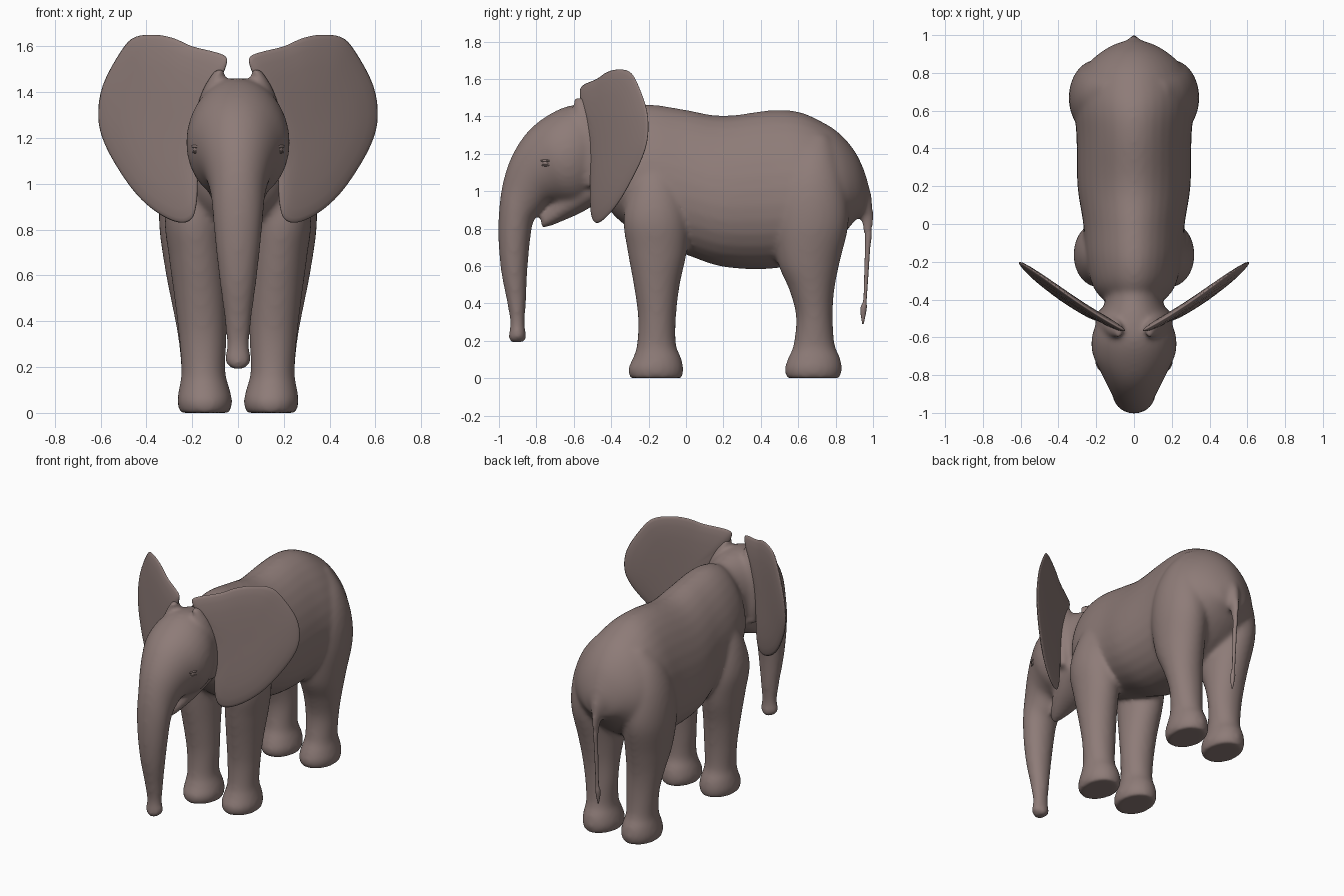
import bpy
import bmesh
from math import cos, sin, pi, radians
from mathutils import Matrix, Vector

default_cube = bpy.data.objects.get("Cube")
if default_cube:
    bpy.data.objects.remove(default_cube, do_unlink=True)

# One warm grey-brown skin colour
SKIN_COLOUR = (0.27, 0.20, 0.187, 1)
skin = bpy.data.materials.new("warm grey skin")
skin.use_nodes = True
skin.diffuse_color = SKIN_COLOUR
shader = skin.node_tree.nodes["Principled BSDF"]
shader.inputs["Base Color"].default_value = SKIN_COLOUR
shader.inputs["Roughness"].default_value = 0.8


def spline(points, steps=5, closed=False):
    """Smooth curve through points of any dimension."""
    pts = [Vector(p) for p in points]
    count = len(pts)
    if closed:
        pick = lambda i: pts[i % count]
    else:
        pick = lambda i: pts[min(max(i, 0), count - 1)]
    result = []
    for i in range(count if closed else count - 1):
        a, b, c, d = (pick(i + k) for k in (-1, 0, 1, 2))
        for step in range(steps):
            t = step / steps
            result.append(b + (c - a) * (t / 2)
                          + (a * 2 - b * 5 + c * 4 - d) * (t * t / 2)
                          + (b * 3 - a - c * 3 + d) * (t ** 3 / 2))
    if not closed:
        result.append(pts[-1])
    return result


def bridge(bm, ring_a, ring_b):
    count = len(ring_a)
    for i in range(count):
        j = (i + 1) % count
        bm.faces.new((ring_a[i], ring_a[j], ring_b[j], ring_b[i]))


def loft(bm, ribs, pear=0.0, sides=32):
    """Closed tube; each rib is (y, z) above, (y, z) below, half width, x."""
    rings = []
    for ya, za, yb, zb, width, x in spline(ribs):
        ring = []
        for i in range(sides):
            a = 2 * pi * i / sides
            up = sin(a)
            ring.append(bm.verts.new((
                x + width * cos(a) * (1 - pear * up),
                (ya + yb) / 2 + up * (ya - yb) / 2,
                (za + zb) / 2 + up * (za - zb) / 2)))
        rings.append(ring)
    for first, second in zip(rings, rings[1:]):
        bridge(bm, first, second)
    bm.faces.new(rings[0])
    bm.faces.new(rings[-1])


def centred(ribs):
    return [(*rib, 0) for rib in ribs]


def upright(bm, levels, side):
    """Each level is z, front y, back y, inner x, outer x."""
    loft(bm, [(front, z, back, z, (outer - inner) / 2, side * (inner + outer) / 2)
              for z, front, back, inner, outer in levels])


def make_object(name, bm):
    bmesh.ops.recalc_face_normals(bm, faces=bm.faces[:])
    for face in bm.faces:
        face.smooth = True
    mesh = bpy.data.meshes.new(name)
    bm.to_mesh(mesh)
    bm.free()
    mesh.materials.append(skin)
    obj = bpy.data.objects.new(name, mesh)
    bpy.context.collection.objects.link(obj)
    return obj


# Torso: chest, back, belly and rump
torso_ribs = [
    (-.40, 1.40, -.43, .93, .14), (-.30, 1.45, -.365, .85, .21),
    (-.18, 1.463, -.20, .73, .25), (0, 1.435, 0, .66, .265),
    (.20, 1.403, .20, .595, .295), (.45, 1.433, .45, .585, .30),
    (.60, 1.425, .62, .62, .31), (.72, 1.375, .76, .70, .30),
    (.82, 1.31, .85, .78, .25), (.905, 1.21, .91, .85, .175),
    (.96, 1.09, .945, .88, .10), (.985, .99, .955, .92, .03),
]

# Root of the tail, swelling out of the rump
tail_root_ribs = [
    (.92, 1.16, .86, 1.05, .05), (.985, 1.01, .90, .92, .045),
    (1.002, .88, .935, .84, .024), (.998, .76, .952, .75, .016),
]

# Neck, skull and trunk in one sweep
head_ribs = [
    (-.20, 1.40, -.20, .85, .15), (-.38, 1.425, -.40, .93, .15),
    (-.50, 1.455, -.50, .95, .19), (-.62, 1.458, -.57, .92, .223),
    (-.74, 1.405, -.63, .92, .22), (-.845, 1.32, -.68, .93, .183),
    (-.925, 1.20, -.73, .93, .148), (-.973, 1.07, -.78, .88, .122),
    (-.998, .92, -.815, .84, .112), (-1.003, .75, -.833, .74, .10),
    (-.99, .58, -.848, .57, .081), (-.96, .42, -.855, .41, .06),
    (-.94, .30, -.862, .29, .05), (-.95, .22, -.853, .222, .056),
    (-.94, .19, -.862, .193, .02),
]

jaw_ribs = [
    (-.45, 1.10, -.45, .95, .15), (-.58, 1.07, -.56, .885, .13),
    (-.67, 1.0, -.66, .84, .095), (-.73, .92, -.72, .815, .06),
    (-.775, .875, -.775, .80, .03),
]

# Fleshy ridge where each ear grows from the skull
ear_root_levels = [
    (1.02, -.53, -.46, .13, .19), (1.15, -.56, -.45, .13, .205),
    (1.30, -.58, -.46, .11, .19), (1.42, -.60, -.49, .07, .15),
    (1.50, -.60, -.53, .055, .10),
]

front_leg_levels = [
    (0, -.30, -.02, .036, .254), (.05, -.31, -.013, .025, .265),
    (.11, -.283, -.026, .038, .257), (.18, -.262, -.053, .055, .247),
    (.33, -.257, -.053, .05, .258), (.50, -.28, -.033, .048, .278),
    (.68, -.313, .005, .05, .302), (.85, -.335, .008, .06, .32),
    (1.02, -.30, -.03, .07, .285), (1.18, -.24, -.10, .08, .21),
]

rear_leg_levels = [
    (0, .538, .822, .036, .254), (.05, .527, .834, .025, .265),
    (.11, .547, .824, .038, .257), (.18, .575, .795, .055, .247),
    (.33, .588, .785, .05, .262), (.47, .553, .793, .047, .288),
    (.62, .49, .822, .04, .317), (.83, .465, .87, .04, .345),
    (1.02, .485, .855, .05, .332), (1.18, .55, .81, .06, .275),
    (1.30, .63, .76, .09, .18),
]

bm = bmesh.new()
loft(bm, centred(torso_ribs), pear=0.18)
loft(bm, centred(tail_root_ribs))
loft(bm, centred(head_ribs))
loft(bm, centred(jaw_ribs))
for side in (-1, 1):
    for levels in (front_leg_levels, rear_leg_levels, ear_root_levels):
        upright(bm, levels, side)
body = make_object("body", bm)

# Fuse the overlapping volumes into one skin and soften the joins
fuse = body.modifiers.new("fuse", "REMESH")
fuse.mode = "VOXEL"
fuse.voxel_size = 0.013
fuse.use_smooth_shade = True
soften = body.modifiers.new("soften", "SMOOTH")
soften.factor = 0.5
soften.iterations = 14

# Tail with a small tuft
tail_ribs = [
    (.98, .92, .95, .90, .012), (.993, .78, .957, .78, .014),
    (.985, .70, .957, .70, .013), (.975, .55, .953, .55, .011),
    (.966, .42, .948, .42, .011), (.966, .37, .932, .37, .016),
    (.95, .29, .942, .29, .004),
]
bm = bmesh.new()
loft(bm, centred(tail_ribs), sides=12)
make_object("tail", bm)

# Ears: fanned, thin-edged flaps sweeping backward
ear_outline = [
    (.05, 1.55), (.09, 1.572), (.20, 1.60), (.28, 1.635), (.36, 1.65),
    (.45, 1.64), (.51, 1.58), (.59, 1.43), (.61, 1.29), (.58, 1.17),
    (.50, 1.03), (.42, .93), (.33, .86), (.25, .83), (.20, .85),
    (.18, .92), (.175, 1.02), (.16, 1.15), (.14, 1.28), (.09, 1.40),
    (.075, 1.46), (.053, 1.51),
]
EAR_CENTRE = Vector((.32, 1.25))


def ear(name, side):
    bm = bmesh.new()
    outline = spline(ear_outline, steps=4, closed=True)

    def ear_vert(point, offset):
        x, z = point
        y = -.588 + .45 * x + .28 * x * x + .14 * x * (z - 1.25) + offset
        return bm.verts.new((side * x, y, z))

    rim = [ear_vert(p, 0) for p in outline]
    for face_side in (-1, 1):
        previous = rim
        for scale in (.985, .95, .85, .65, .4, .2):
            offset = face_side * .026 * (1 - scale ** 5) ** .6
            ring = [ear_vert(EAR_CENTRE.lerp(p, scale), offset) for p in outline]
            bridge(bm, previous, ring)
            previous = ring
        hub = ear_vert(EAR_CENTRE, face_side * .026)
        for i, vert in enumerate(previous):
            bm.faces.new((vert, previous[i - 1], hub))
    make_object(name, bm)


# Eyes: a small ball between two fleshy lids
def eye(name, side):
    bm = bmesh.new()
    turn = Matrix.Rotation(radians(-28 * side), 4, "Z")
    place = Matrix.Translation((side * .182, -.75, 1.15)) @ turn
    for height, size in ((0, (.014, .022, .013)),
                         (.013, (.016, .036, .008)),
                         (-.012, (.013, .028, .006))):
        bmesh.ops.create_uvsphere(
            bm, u_segments=16, v_segments=10, radius=1,
            matrix=place @ Matrix.Translation((0, 0, height))
            @ Matrix.Diagonal((*size, 1)))
    make_object(name, bm)


for label, side in (("left", 1), ("right", -1)):
    ear(label + "_ear", side)
    eye(label + "_eye", side)
